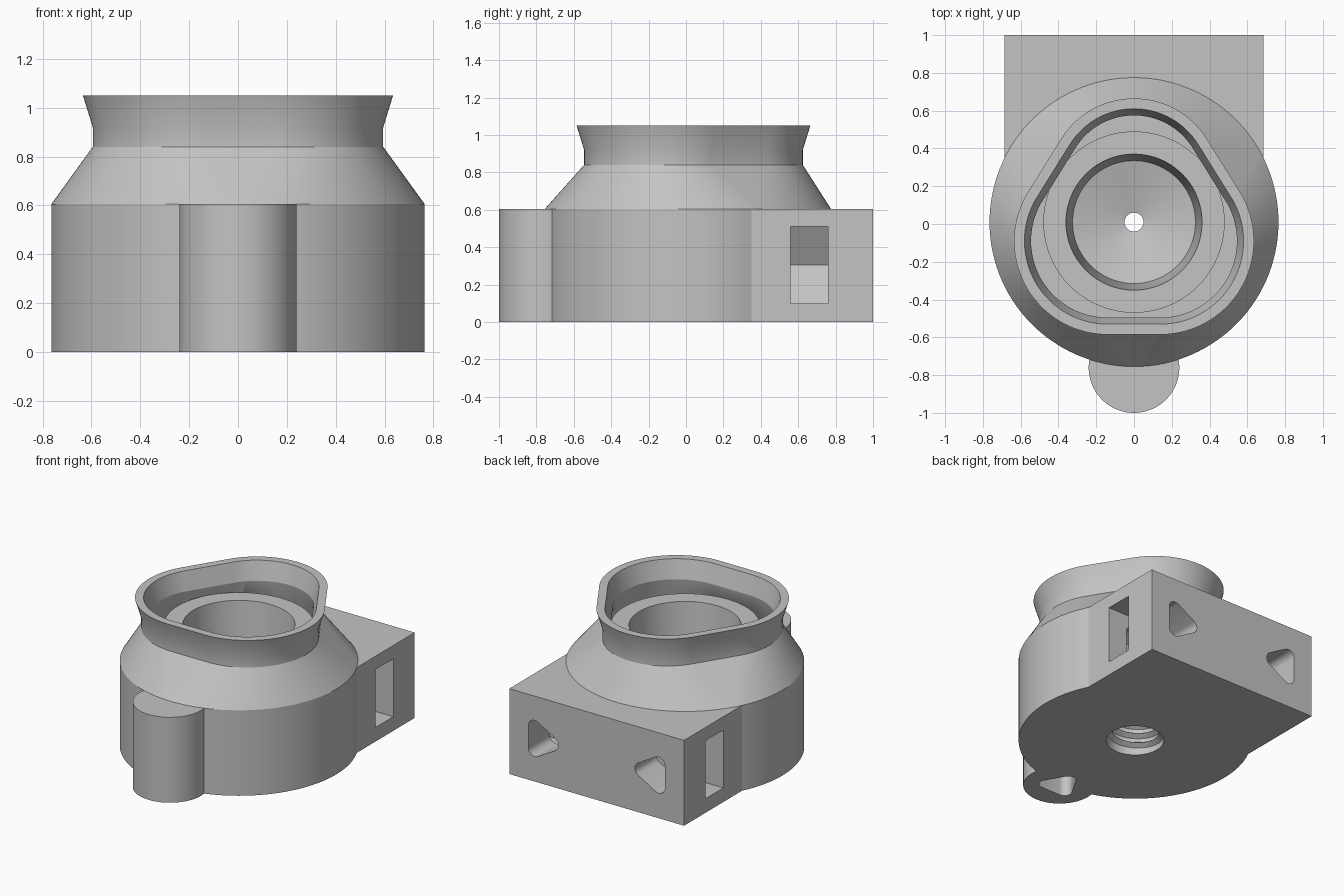
import bpy, bmesh, math
from mathutils import Matrix, Vector

if "Cube" in bpy.data.objects:
    bpy.data.objects.remove(bpy.data.objects["Cube"])

grey = bpy.data.materials.new("plain grey")
grey.use_nodes = True
grey.diffuse_color = (0.55, 0.55, 0.55, 1)
grey.node_tree.nodes["Principled BSDF"].inputs["Base Color"].default_value = (0.55, 0.55, 0.55, 1)

HEIGHT = 0.605
CENTRE_Y = 0.01


def make_object(name, bm):
    bmesh.ops.recalc_face_normals(bm, faces=bm.faces)
    mesh = bpy.data.meshes.new(name)
    bm.to_mesh(mesh)
    bm.free()
    mesh.materials.append(grey)
    obj = bpy.data.objects.new(name, mesh)
    bpy.context.collection.objects.link(obj)
    return obj


def hull(circles, offset=0, n=128):
    """Outline wrapped round circles (x, y, r), one point per normal direction."""
    points = []
    for i in range(n):
        a = 2 * math.pi * (i + 0.5) / n
        c, s = math.cos(a), math.sin(a)
        x, y, r = max(circles, key=lambda k: k[0] * c + k[1] * s + k[2])
        points.append((x + (r + offset) * c, y + (r + offset) * s))
    return points


def prism(name, points, depth, matrix=Matrix()):
    bm = bmesh.new()
    face = bm.faces.new([bm.verts.new((x, y, 0)) for x, y in points])
    top = bmesh.ops.extrude_face_region(bm, geom=[face])
    verts = [v for v in top["geom"] if isinstance(v, bmesh.types.BMVert)]
    bmesh.ops.translate(bm, verts=verts, vec=(0, 0, depth))
    bm.transform(matrix)
    return make_object(name, bm)


def boolean(target, tool, operation):
    mod = target.modifiers.new(operation.lower(), 'BOOLEAN')
    mod.operation = operation
    mod.solver = 'EXACT'
    mod.object = tool
    bpy.context.view_layer.objects.active = target
    bpy.ops.object.modifier_apply(modifier=mod.name)
    bpy.data.objects.remove(tool)


# Turned body, conical shoulder, flared rim and inner funnel as one loft
rim_circles = [(0, 0.21, 0.455), (0.14, -0.09, 0.495), (-0.14, -0.09, 0.495)]


def ring(r):
    return hull([(0, CENTRE_Y, r)])


def rim(offset):
    return hull(rim_circles, offset)


sections = [
    (ring(0.05), 0), (ring(0.765), 0), (ring(0.765), HEIGHT),
    (rim(-0.04), 0.84), (rim(-0.04), 0.92), (rim(0), 1.05),
    (rim(-0.055), 1.05), (rim(-0.09), 0.92), (rim(-0.075), 0.84),
    (ring(0.62), 0.70), (ring(0.48), 0.70), (ring(0.48), 0.86),
    (ring(0.36), 0.86), (ring(0.325), 0.45), (ring(0.05), 0.38),
]
bm = bmesh.new()
loops = [[bm.verts.new((x, y, z)) for x, y in pts] for pts, z in sections]
for k, low in enumerate(loops):
    high = loops[(k + 1) % len(loops)]
    for i in range(len(low)):
        j = (i + 1) % len(low)
        bm.faces.new((low[i], low[j], high[j], high[i]))
housing = make_object("housing", bm)

# Rear block and front post
block = [(-0.685, 0.35), (0.685, 0.35), (0.685, 1), (-0.685, 1)]
boolean(housing, prism("rear_block", block, HEIGHT), 'UNION')
boolean(housing, prism("front_post", hull([(0, -0.76, 0.24)], n=64), HEIGHT), 'UNION')


# Rounded triangular holes, with the tip along local +x
triangle = hull([(0.09 * math.cos(a), 0.09 * math.sin(a), 0.05)
                 for a in (0, math.tau / 3, -math.tau / 3)], n=48)


def triangle_cut(origin, tip, axis, depth):
    tip, axis = Vector(tip), Vector(axis)
    m = Matrix((tip, axis.cross(tip), axis)).transposed().to_4x4()
    m.translation = origin
    boolean(housing, prism("hole_cutter", triangle, depth, m), 'DIFFERENCE')


for side in (1, -1):
    triangle_cut((side * 0.44, 1.1, 0.305), (-side, 0, 0), (0, -1, 0), 0.68)
    # Side slots for nuts, ending in a V
    slot = [(side * x, z) for x, z in
            ((0.8, 0.1), (0.32, 0.1), (0.2, 0.305), (0.32, 0.51), (0.8, 0.51))]
    m = Matrix.Translation((0, 0.76, 0)) @ Matrix.Rotation(math.pi / 2, 4, 'X')
    boolean(housing, prism("slot_cutter", slot, 0.2, m), 'DIFFERENCE')

triangle_cut((0, 0.78, -0.1), (0, -1, 0), (0, 0, 1), 0.5)
triangle_cut((0, -0.76, -0.1), (0, 1, 0), (0, 0, 1), 0.5)

# Threaded socket underneath
socket = hull([(0, CENTRE_Y, 0.19)], n=64)
boolean(housing, prism("socket_cutter", socket, 0.4, Matrix.Translation((0, 0, -0.1))),
        'DIFFERENCE')

bpy.ops.object.select_all(action='DESELECT')
housing.select_set(True)
bpy.context.view_layer.objects.active = housing
bpy.ops.object.shade_smooth_by_angle(angle=math.radians(25))

# Screw thread: a triangular ridge swept along a helix
bm = bmesh.new()
turns, steps = 3.5, 32
previous = None
for i in range(int(turns * steps) + 1):
    a = math.tau * i / steps
    z = 0.03 + 0.07 * i / steps
    section = [bm.verts.new((r * math.cos(a), CENTRE_Y + r * math.sin(a), z + dz))
               for r, dz in ((0.195, -0.025), (0.155, 0), (0.195, 0.025))]
    if previous:
        for k in range(3):
            n = (k + 1) % 3
            bm.faces.new((previous[k], previous[n], section[n], section[k]))
    else:
        bm.faces.new(section)
    previous = section
bm.faces.new(previous)
make_object("socket_thread", bm)
